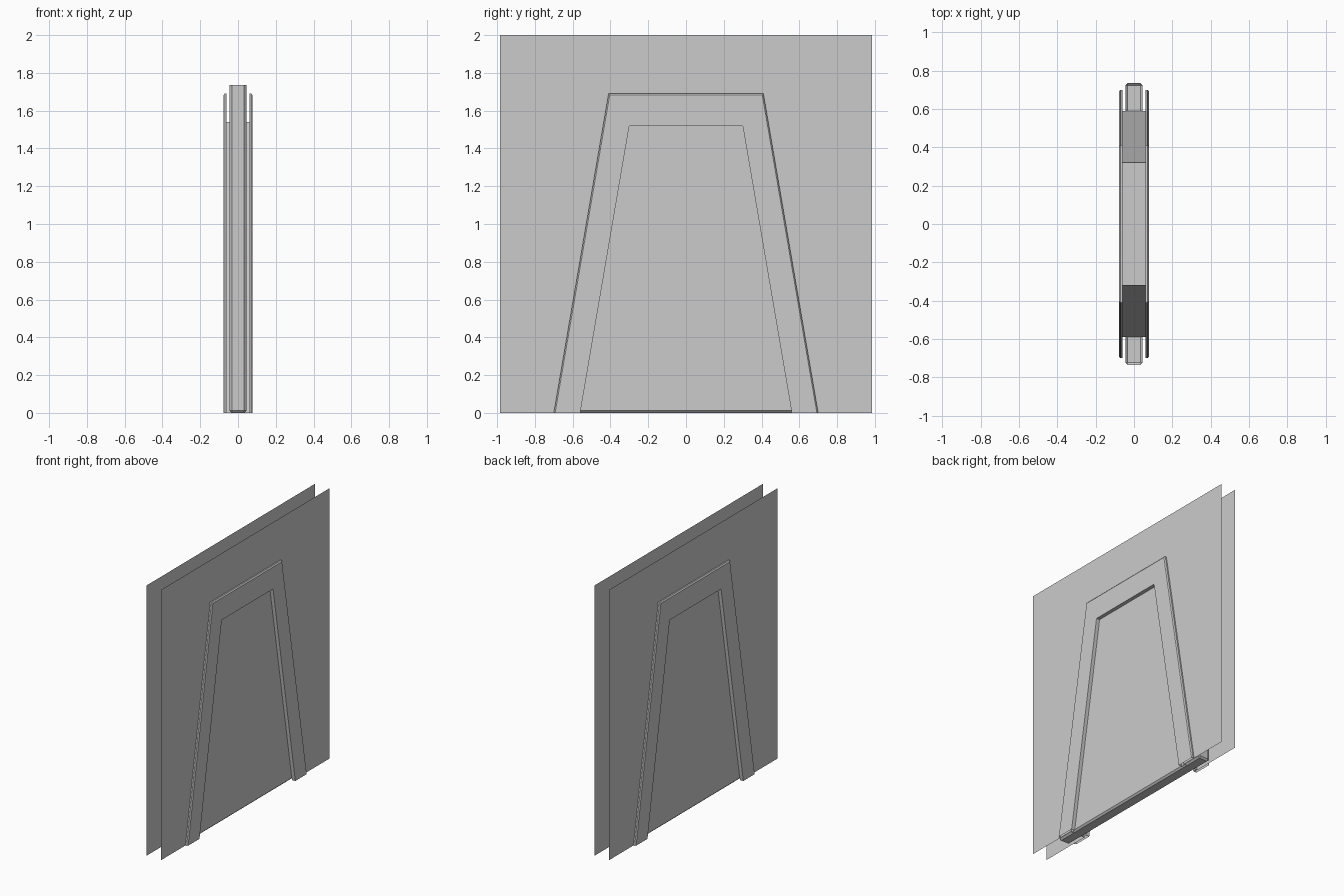
import bpy, bmesh

if "Cube" in bpy.data.objects:
    bpy.data.objects.remove(bpy.data.objects["Cube"])


def loft(name, rings):
    """Surface through open trapezoid outlines: (x, top half-width, bottom half-width, height)."""
    bm = bmesh.new()
    rows = []
    for x, top, bottom, h in rings:
        pts = [(-bottom, 0), (-top, h), (top, h), (bottom, 0)]
        rows.append([bm.verts.new((x, y, z)) for y, z in pts])
    for a, b in zip(rows, rows[1:]):
        for i in range(3):
            bm.faces.new((a[i], a[i + 1], b[i + 1], b[i]))
    bmesh.ops.recalc_face_normals(bm, faces=bm.faces)
    return finish(name, bm)


def finish(name, bm):
    me = bpy.data.meshes.new(name)
    bm.to_mesh(me)
    bm.free()
    ob = bpy.data.objects.new(name, me)
    bpy.context.collection.objects.link(ob)
    return ob


OUTER = (0.41, 0.70, 1.69)
FRONT = (0.404, 0.693, 1.682)
INNER = (0.30, 0.56, 1.52)
HOLE = (0.32, 0.59, 1.54)
WALL_X = 0.06

for side, s in (("right", 1), ("left", -1)):
    # thin wall sheet with a tapered doorway
    loft(side + "_wall", [(s * WALL_X, 0.985, 0.985, 2.0), (s * WALL_X, *HOLE)])
    # raised trim around the doorway, chamfered on its outer edge
    loft(side + "_trim", [(s * WALL_X, *OUTER), (s * 0.07, *OUTER), (s * 0.077, *FRONT),
                          (s * 0.077, *INNER), (s * 0.05, *INNER), (s * 0.055, *HOLE)])

# lining between the two walls
loft("door_jamb", [(-WALL_X, *HOLE), (WALL_X, *HOLE)])

# sliding door slab, open at the hidden top, with chamfered edges
bm = bmesh.new()
bmesh.ops.create_cube(bm, size=1)
for v in bm.verts:
    v.co = (v.co.x * 0.09, v.co.y * 1.47, (v.co.z + 0.5) * 1.735)
top = [f for f in bm.faces if f.normal.z > 0.9 or f.calc_center_median().z > 1.7]
bmesh.ops.delete(bm, geom=top, context='FACES')
bmesh.ops.bevel(bm, geom=[e for e in bm.edges if not e.is_boundary],
                offset=0.012, segments=1, affect='EDGES')
finish("sliding_door", bm)
